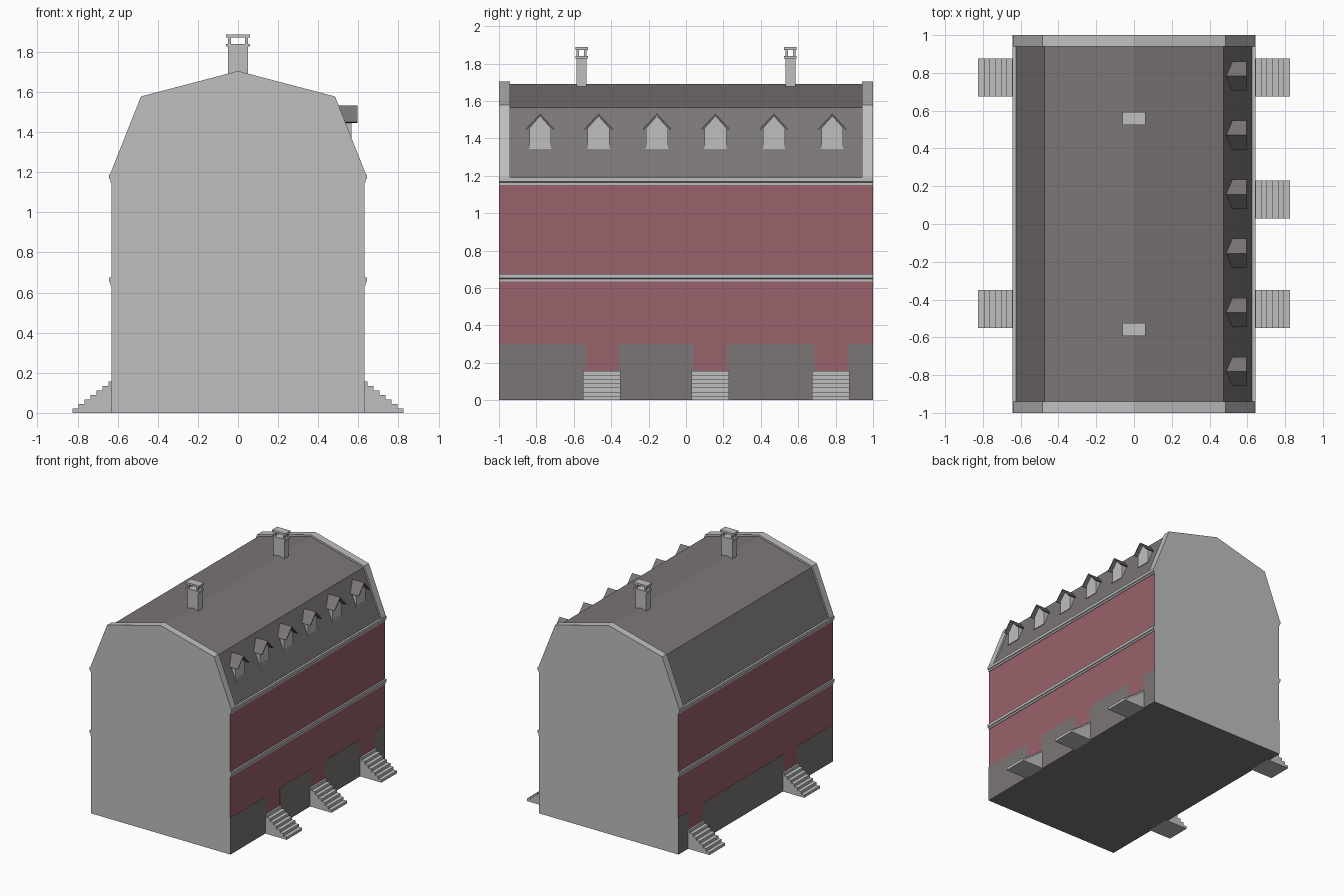
import bpy
import bmesh

cube = bpy.data.objects.get("Cube")
if cube:
    bpy.data.objects.remove(cube, do_unlink=True)


def material(name, r, g, b):
    m = bpy.data.materials.new(name)
    m.use_nodes = True
    m.diffuse_color = (r, g, b, 1)
    m.node_tree.nodes["Principled BSDF"].inputs["Base Color"].default_value = (r, g, b, 1)
    return m


RED = material("wall red", 0.32, 0.12, 0.145)
SLATE = material("slate grey", 0.195, 0.182, 0.178)
STONE = material("pale stone", 0.52, 0.52, 0.52)


def finish(name, bm, mats):
    bmesh.ops.recalc_face_normals(bm, faces=bm.faces)
    me = bpy.data.meshes.new(name)
    bm.to_mesh(me)
    bm.free()
    for m in mats:
        me.materials.append(m)
    ob = bpy.data.objects.new(name, me)
    bpy.context.collection.objects.link(ob)
    return ob


def add_prism(bm, profile, lo, hi, axis="y"):
    """Extrude a (horizontal, z) profile along the y or x axis."""
    def place(u, z, t):
        return (u, t, z) if axis == "y" else (t, u, z)
    a = [bm.verts.new(place(u, z, lo)) for u, z in profile]
    b = [bm.verts.new(place(u, z, hi)) for u, z in profile]
    bm.faces.new(a)
    bm.faces.new(b[::-1])
    n = len(a)
    for i in range(n):
        j = (i + 1) % n
        bm.faces.new((a[i], b[i], b[j], a[j]))


def prism(name, mat, profile, lo, hi, axis="y"):
    bm = bmesh.new()
    add_prism(bm, profile, lo, hi, axis)
    return finish(name, bm, [mat])


def rect(u0, u1, z0, z1):
    return [(u0, z0), (u1, z0), (u1, z1), (u0, z1)]


def mirrored(half):
    """Complete an outline that ends on the centre line."""
    return half + [(-u, z) for u, z in reversed(half) if u > 0]


WALL = 0.63
EAVE = 1.18

# House body: red long sides, pale end walls, grey underside
bm = bmesh.new()
add_prism(bm, rect(-WALL, WALL, 0, EAVE), -1, 1)
body = finish("house_body", bm, [RED, STONE, SLATE])
for p in body.data.polygons:
    if abs(p.normal.y) > 0.9:
        p.material_index = 1
    elif p.normal.z < -0.9:
        p.material_index = 2

# Gambrel roof and the raised gable parapets
prism("roof", SLATE, mirrored([(WALL, EAVE), (0.475, 1.565), (0, 1.69)]), -0.95, 0.95)
for side, name in ((-1, "front"), (1, "back")):
    y0, y1 = sorted((side * 0.94, side))
    prism(name + "_gable_parapet", STONE,
          mirrored([(0.642, EAVE), (0.484, 1.578), (0, 1.705)]), y0, y1)

# Cornices, plinth plates and stairs on both long sides
DOORS = {1: (-0.45, 0.13, 0.775), -1: (-0.45, 0.775)}
for s, side in ((1, "left"), (-1, "right")):
    for z, label in ((0.635, "middle"), (1.15, "eaves")):
        steps = [(WALL - 0.01, z), (0.635, z), (0.635, z + 0.014),
                 (0.643, z + 0.018), (0.643, z + 0.04), (WALL - 0.01, z + 0.04)]
        prism(f"{side}_{label}_cornice", STONE, [(s * x, h) for x, h in steps], -1, 1)

    bm = bmesh.new()
    x0, x1 = sorted((s * (WALL - 0.003), s * (WALL + 0.002)))
    edges = [-1]
    for d in DOORS[s]:
        edges += [d - 0.088, d + 0.088]
    edges.append(1)
    for y0, y1 in zip(edges[::2], edges[1::2]):
        add_prism(bm, rect(y0, y1, 0, 0.3), x0, x1, "x")
    finish(side + "_plinth", bm, [SLATE])

    # Stair outline, from the ground tread up to the door
    count, run, rise = 7, 0.03, 0.0222
    outline = [(s * (WALL - 0.01), 0)]
    for k in range(count):
        x = 0.825 - k * run
        outline += [(s * x, k * rise), (s * x, (k + 1) * rise)]
    outline.append((s * (WALL - 0.01), count * rise))
    for i, d in enumerate(DOORS[s]):
        prism(f"{side}_stairs_{i + 1}", STONE, outline, d - 0.1, d + 0.1)

# Row of dormers on the left roof slope
for i in range(6):
    y = -0.78 + 0.3125 * i
    house = mirrored([(0.058, 1.345), (0.058, 1.455), (0, 1.52)])
    prism(f"dormer_{i + 1}", STONE, [(y + u, z) for u, z in house], 0.48, 0.565, "x")
    prism(f"dormer_sill_{i + 1}", STONE, rect(y - 0.063, y + 0.063, 1.343, 1.353),
          0.55, 0.57, "x")
    top = [(0.077, 1.45), (0, 1.533)]
    under = [(0, 1.522), (0.07, 1.446)]
    cap = (top + [(-u, z) for u, z in top[:1]]
           + [(-u, z) for u, z in under[1:]] + under)
    prism(f"dormer_roof_{i + 1}", SLATE, [(y + u, z) for u, z in cap], 0.48, 0.596, "x")

# Chimneys: shaft, collar, four corner posts and cap slab
for y, name in ((-0.558, "front"), (0.558, "back")):
    bm = bmesh.new()
    add_prism(bm, rect(-0.049, 0.049, 1.66, 1.83), y - 0.027, y + 0.027)
    add_prism(bm, rect(-0.061, 0.061, 1.826, 1.84), y - 0.034, y + 0.034)
    add_prism(bm, rect(-0.061, 0.061, 1.872, 1.888), y - 0.034, y + 0.034)
    for sx in (-1, 1):
        for sy in (-1, 1):
            cx, cy = sx * 0.042, y + sy * 0.02
            add_prism(bm, rect(cx - 0.007, cx + 0.007, 1.838, 1.874), cy - 0.007, cy + 0.007)
    finish(name + "_chimney", bm, [STONE])
